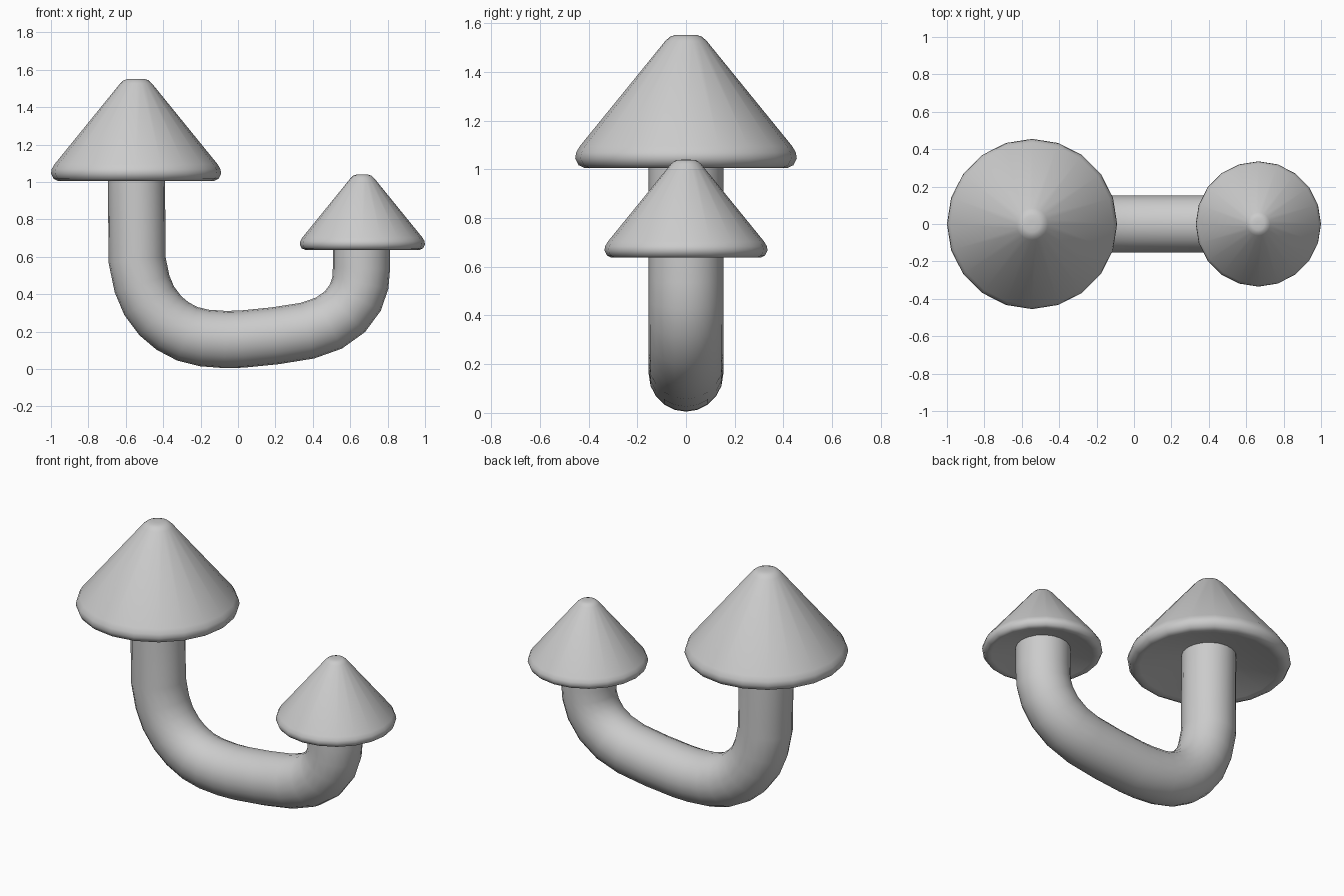
import bpy, bmesh
from math import cos, sin, pi
from mathutils import Vector

if "Cube" in bpy.data.objects:
    bpy.data.objects.remove(bpy.data.objects["Cube"])

SIDES = 20


def skin(name, rings, angle):
    """Join equal-sized rings of points into a closed smooth surface."""
    bm = bmesh.new()
    rows = [[bm.verts.new(p) for p in ring] for ring in rings]
    for a, b in zip(rows, rows[1:]):
        for i in range(SIDES):
            j = (i + 1) % SIDES
            bm.faces.new((a[i], a[j], b[j], b[i]))
    bm.faces.new(rows[0])
    bm.faces.new(rows[-1])
    bmesh.ops.recalc_face_normals(bm, faces=bm.faces)
    mesh = bpy.data.meshes.new(name)
    bm.to_mesh(mesh)
    bm.free()
    obj = bpy.data.objects.new(name, mesh)
    bpy.context.collection.objects.link(obj)
    bpy.ops.object.select_all(action='DESELECT')
    bpy.context.view_layer.objects.active = obj
    obj.select_set(True)
    bpy.ops.object.shade_smooth_by_angle(angle=angle)
    return obj


def circle():
    return [(cos(2 * pi * i / SIDES), sin(2 * pi * i / SIDES)) for i in range(SIDES)]


# Bent stem: round section swept along a J-shaped path (x, z)
path = [(-0.543, 1.09), (-0.54, 0.585), (-0.513, 0.455), (-0.475, 0.365),
        (-0.415, 0.285), (-0.35, 0.23), (-0.27, 0.188), (-0.18, 0.166),
        (-0.07, 0.158), (0.02, 0.16), (0.2, 0.178), (0.37, 0.205),
        (0.485, 0.245), (0.572, 0.307), (0.628, 0.383), (0.654, 0.46),
        (0.66, 0.54), (0.66, 0.70)]
pts = [Vector((x, 0, z)) for x, z in path]
rings = []
for k, p in enumerate(pts):
    before = (p - pts[k - 1]).normalized() if k else Vector()
    after = (pts[k + 1] - p).normalized() if k < len(pts) - 1 else Vector()
    t = (before + after).normalized()
    n = Vector((-t.z, 0, t.x))
    rings.append([p + 0.153 * (c * n + s * Vector((0, 1, 0))) for c, s in circle()])
skin("bent_stem", rings, 1.0)

# Conical caps: lathed profile (radius, height) with dished underside
profile = [(0.15, 0.075), (0.385, 0.006), (0.415, 0.0), (0.441, 0.012),
           (0.455, 0.04), (0.451, 0.064), (0.436, 0.09), (0.085, 0.522),
           (0.066, 0.539), (0.045, 0.546), (0.015, 0.547)]


def cap(name, x, z, scale):
    skin(name, [[(x + r * scale * c, r * scale * s, z + h * scale)
                 for c, s in circle()] for r, h in profile], 0.8)


cap("large_cap", -0.545, 1.005, 1.0)
cap("small_cap", 0.665, 0.637, 0.736)
